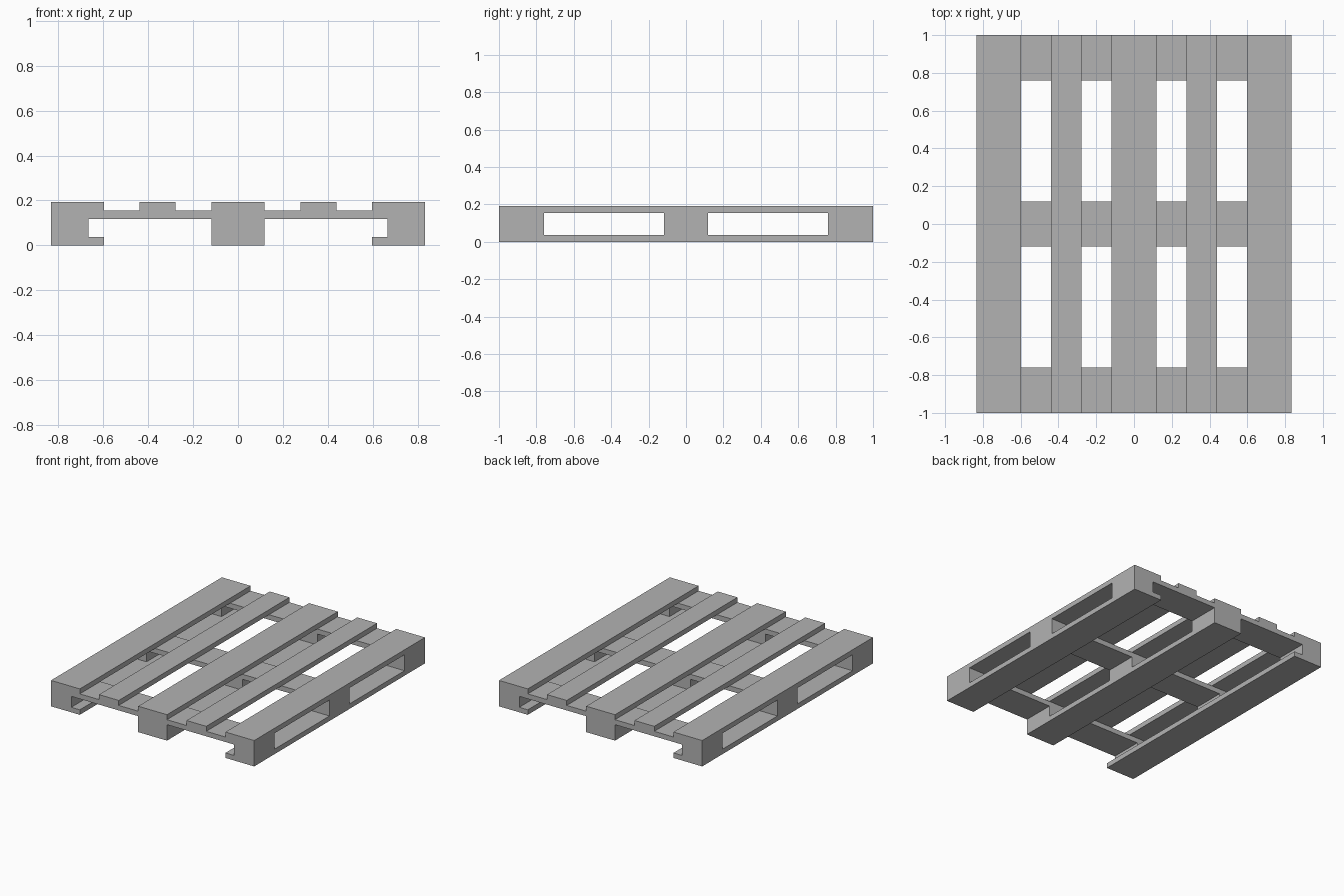
import bpy

# Remove the default cube
cube = bpy.data.objects.get("Cube")
if cube:
    bpy.data.objects.remove(cube, do_unlink=True)

# Single grey material
grey = bpy.data.materials.new("plain grey")
grey.use_nodes = True
colour = (0.45, 0.45, 0.45, 1)
grey.diffuse_color = colour
grey.node_tree.nodes["Principled BSDF"].inputs["Base Color"].default_value = colour

# Layer heights, from the floor up
FLOOR, BASE, BLOCK, CROSS, TOP = 0, 0.037, 0.118, 0.155, 0.192
WIDE = 0.118      # half width of wide boards
EDGE = 0.833      # half width of the pallet


def box(name, x, y, z):
    """Box spanning the (min, max) ranges x, y and z."""
    spans = (x, y, z)
    bpy.ops.mesh.primitive_cube_add(size=1, location=[(a + b) / 2 for a, b in spans])
    ob = bpy.context.object
    ob.name = name
    ob.scale = [b - a for a, b in spans]
    bpy.ops.object.transform_apply(location=False, rotation=False, scale=True)
    ob.data.materials.append(grey)


length = (-1, 1)
columns = {"right": (-EDGE, -0.597), "middle": (-WIDE, WIDE), "left": (0.597, EDGE)}
block_columns = {"right": (-EDGE, -0.667), "middle": (-WIDE, WIDE), "left": (0.667, EDGE)}
rows = {"front": (-1, -0.76), "centre": (-WIDE, WIDE), "back": (0.76, 1)}

# Wide deck boards and the runners beneath them
for side, x in columns.items():
    box(side + "_deck_board", x, length, (CROSS, TOP))
    box(side + "_bottom_runner", x, length, (FLOOR, BASE))

# Narrow deck boards
box("right_narrow_deck_board", (-0.44, -0.278), length, (CROSS, TOP))
box("left_narrow_deck_board", (0.278, 0.44), length, (CROSS, TOP))

# Cross boards and spacer blocks
for row, y in rows.items():
    box(row + "_cross_board", (-EDGE, EDGE), y, (BLOCK, CROSS))
    for side, x in block_columns.items():
        box(f"{row}_{side}_block", x, y, (BASE, BLOCK))
